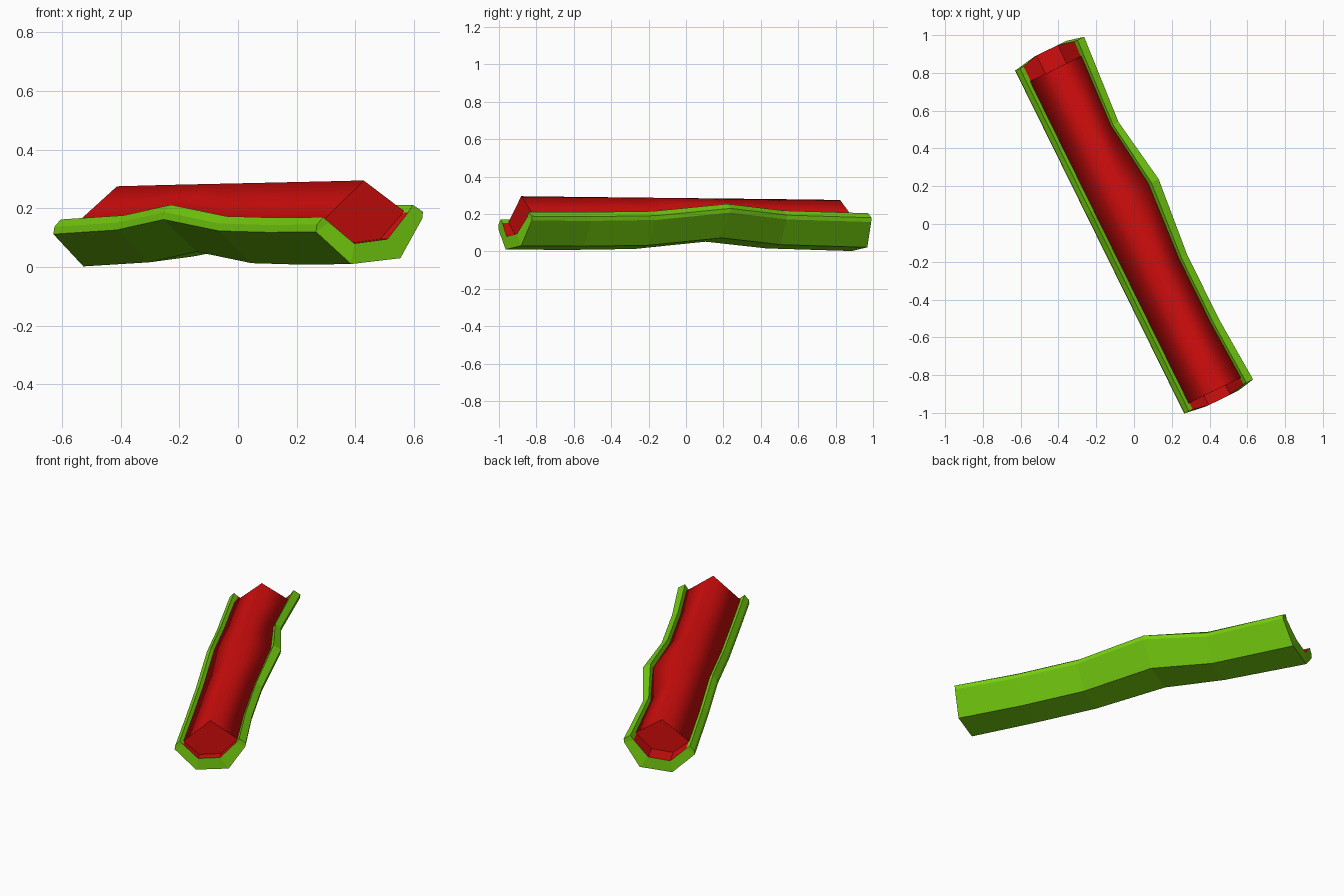
import bpy, bmesh
from mathutils import Vector

if "Cube" in bpy.data.objects:
    bpy.data.objects.remove(bpy.data.objects["Cube"])


def material(name, rgb):
    m = bpy.data.materials.new(name)
    m.use_nodes = True
    m.diffuse_color = (*rgb, 1)
    m.node_tree.nodes["Principled BSDF"].inputs["Base Color"].default_value = (*rgb, 1)
    return m


GREEN = material("fresh_green", (0.18, 0.62, 0.005))
RED = material("bright_red", (0.65, 0.004, 0.004))

# Centre line of the stalk, seen from above, and the direction across it
BACK, FRONT = Vector((-0.45, 0.90, 0)), Vector((0.445, -0.915, 0))
LENGTH = (FRONT - BACK).length
ALONG = (FRONT - BACK).normalized()
ACROSS = Vector((-ALONG.y, ALONG.x, 0))

# Stations along the length: fraction, lift, shift of the left flank
STATIONS = [(0, -0.008, 0), (0.24, 0.006, -0.035), (0.42, 0.042, 0.02),
            (0.63, 0.003, -0.02), (0.82, -0.002, -0.02), (1, 0, 0)]


def place(u, s, z, lift=0, shift=0):
    """Point at distance u along, s across and height z."""
    s += shift * max(0, s) / 0.2
    return BACK + ALONG * u + ACROSS * s + Vector((0, 0, z + lift))


def loft(name, rings, caps, mats, inner=(), smooth=False):
    """Skin a row of closed rings; side strips listed in inner get the second material."""
    bm = bmesh.new()
    loops = [[bm.verts.new(p) for p in ring] for ring in rings]
    n = len(loops[0])
    for a, b in zip(loops, loops[1:]):
        for i in range(n):
            j = (i + 1) % n
            f = bm.faces.new((a[i], a[j], b[j], b[i]))
            f.smooth = smooth
            f.material_index = 1 if i in inner else 0
    for ring in (loops[0], loops[-1]):
        for cap in caps:
            bm.faces.new([ring[i] for i in cap])
    bmesh.ops.recalc_face_normals(bm, faces=bm.faces)
    mesh = bpy.data.meshes.new(name)
    bm.to_mesh(mesh)
    bm.free()
    for m in mats:
        mesh.materials.append(m)
    ob = bpy.data.objects.new(name, mesh)
    bpy.context.collection.objects.link(ob)
    return ob


# Thick open trough with a red lining
SECTION = [(-0.2, 0.12), (-0.196, 0.145), (-0.172, 0.17), (-0.15, 0.152),
           (-0.063, 0.08), (0.063, 0.095), (0.15, 0.185), (0.168, 0.212),
           (0.207, 0.188), (0.204, 0.165), (0.112, 0.03), (-0.075, 0.01)]
trough = []
for t, lift, shift in STATIONS:
    ring = []
    for s, z in SECTION:
        low_lip = 0.018 * (t == 1) - 0.022 * (t == 0) if z < 0.1 else 0
        ring.append(place(t * LENGTH + low_lip, s, z, lift, shift))
    trough.append(ring)
loft("trough", trough,
     [(11, 10, 5, 4), (4, 3, 0, 11), (3, 2, 1, 0), (10, 9, 6, 5), (9, 8, 7, 6)],
     [GREEN, RED], inner=(3, 4, 5))

# Five-sided filling with a straight ridge, set back from both ends
filling = []
START, END = 0.085, LENGTH - 0.038
for t, lift, shift in STATIONS:
    u = min(max(t * LENGTH, START), END)
    ring = [place(u, s * 1.03, z, lift, shift)
            for s, z in ((-0.15, 0.157), (-0.063, 0.07), (0.063, 0.085), (0.15, 0.19))]
    ring.append(place(u, 0, 0.275 + 0.02 * t))
    filling.append(ring)
loft("filling", filling, [range(5)], [RED], smooth=True)
